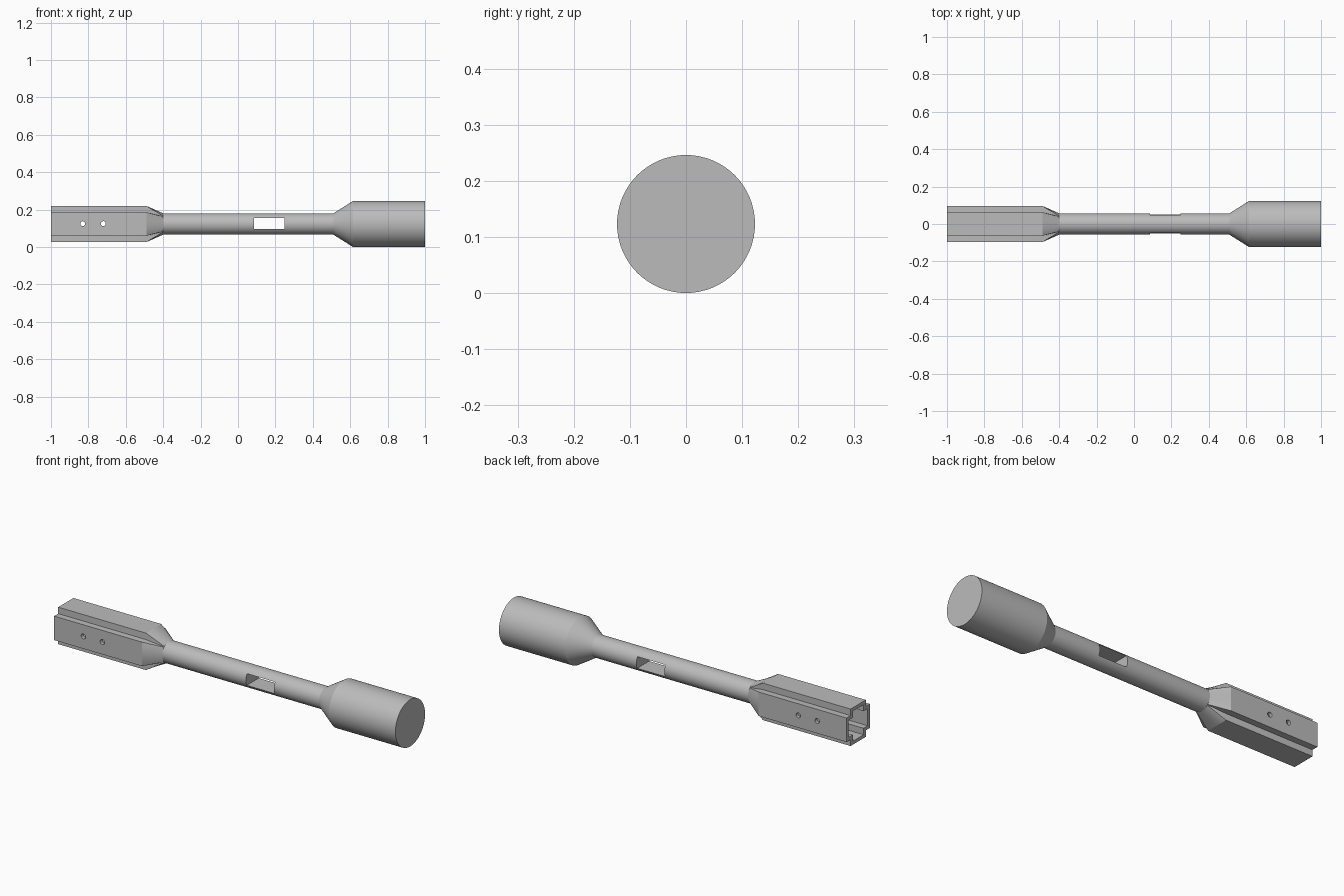
import bpy
import bmesh
from math import cos, sin, pi, radians
from mathutils import Matrix, Vector

if "Cube" in bpy.data.objects:
    bpy.data.objects.remove(bpy.data.objects["Cube"], do_unlink=True)

AXIS_Z = 0.123
SHAFT_R = 0.057

grey = bpy.data.materials.new("plain grey")
grey.use_nodes = True
grey.diffuse_color = (0.5, 0.5, 0.5, 1)
grey.node_tree.nodes["Principled BSDF"].inputs["Base Color"].default_value = (0.5, 0.5, 0.5, 1)


def finish(name, bm):
    bmesh.ops.recalc_face_normals(bm, faces=bm.faces)
    mesh = bpy.data.meshes.new(name)
    bm.to_mesh(mesh)
    bm.free()
    mesh.materials.append(grey)
    obj = bpy.data.objects.new(name, mesh)
    bpy.context.collection.objects.link(obj)
    return obj


def loft(name, rings):
    """Skin a row of (x, section) rings and cap both ends."""
    bm = bmesh.new()
    loops = [[bm.verts.new((x, y, z + AXIS_Z)) for y, z in sec] for x, sec in rings]
    n = len(loops[0])
    for a, b in zip(loops, loops[1:]):
        for i in range(n):
            j = (i + 1) % n
            bm.faces.new((a[i], a[j], b[j], b[i]))
    bm.faces.new(loops[0])
    bm.faces.new(loops[-1])
    return finish(name, bm)


def circle(r, n=64):
    return [(r * cos(2 * pi * i / n), r * sin(2 * pi * i / n)) for i in range(n)]


def quarter_turns(points):
    """Repeat one side of a section around the axis."""
    out = []
    for k in range(4):
        rot = Matrix.Rotation(k * pi / 2, 2)
        out += [tuple(rot @ Vector(p)) for p in points]
    return out


STEPS = 12


def notched_square(half, arm):
    side = [(half, arm * (2 * i / STEPS - 1)) for i in range(STEPS + 1)]
    return quarter_turns(side + [(arm, arm)])


def matching_circle(r):
    angles = [radians(43 * (2 * i / STEPS - 1)) for i in range(STEPS + 1)] + [pi / 4]
    return quarter_turns([(r * cos(a), r * sin(a)) for a in angles])


def cut(target, cutter):
    mod = target.modifiers.new("cut", "BOOLEAN")
    mod.operation = "DIFFERENCE"
    mod.solver = "EXACT"
    mod.object = cutter
    cutter.hide_render = True
    bpy.context.view_layer.objects.active = target
    bpy.ops.object.modifier_apply(modifier=mod.name)
    bpy.data.objects.remove(cutter, do_unlink=True)


# Hollow socket with notched corners, blending into the round shaft
outer = notched_square(0.097, 0.063)
inner = notched_square(0.079, 0.045)
socket = loft("socket", [(-0.5, inner), (-1.0, inner), (-1.0, outer),
                         (-0.49, outer), (-0.4, matching_circle(SHAFT_R))])

# Two screw holes straight through the socket
for x in (-0.83, -0.72):
    bm = bmesh.new()
    bmesh.ops.create_cone(bm, cap_ends=True, segments=24, radius1=0.013, radius2=0.013, depth=0.4,
                          matrix=Matrix.Translation((x, 0, AXIS_Z + 0.002)) @ Matrix.Rotation(pi / 2, 4, "X"))
    cut(socket, finish("screw_hole_cutter", bm))

# Round shaft flaring into the solid cylindrical head
shaft = loft("shaft_and_head", [(-0.4, circle(SHAFT_R)), (0.51, circle(SHAFT_R)),
                                (0.615, circle(AXIS_Z)), (1.0, circle(AXIS_Z))])

# Rectangular slot through the shaft
bm = bmesh.new()
bmesh.ops.create_cube(bm, size=1, matrix=Matrix.Translation((0.167, 0, AXIS_Z + 0.002))
                      @ Matrix.Diagonal((0.163, 0.4, 0.06, 1)))
cut(shaft, finish("slot_cutter", bm))

# Smooth round surfaces, keep hard edges
for obj in (socket, shaft):
    bpy.ops.object.select_all(action="DESELECT")
    obj.select_set(True)
    bpy.context.view_layer.objects.active = obj
    bpy.ops.object.shade_smooth_by_angle(angle=radians(20))
